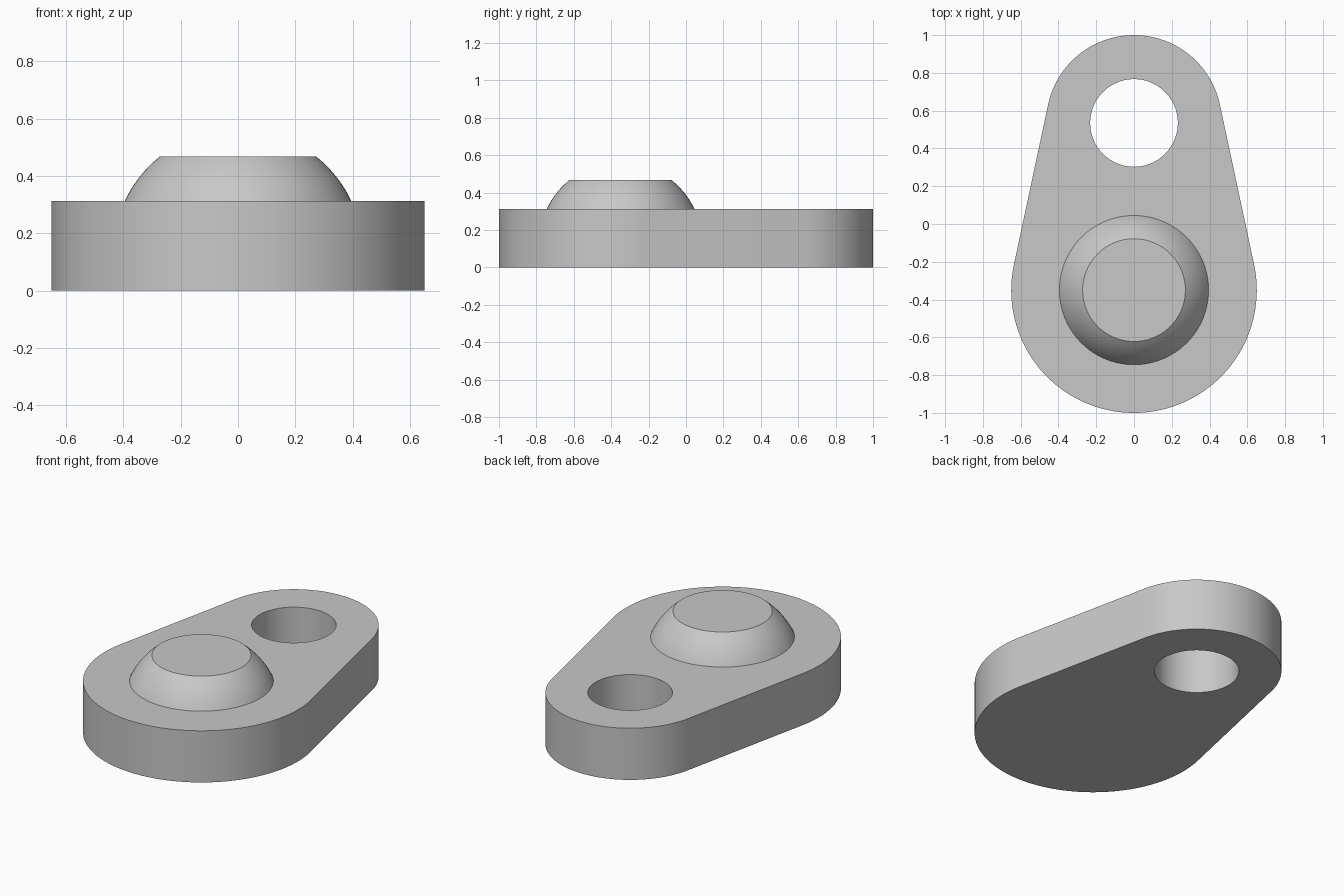
import bpy, bmesh, math

cube = bpy.data.objects.get("Cube")
if cube:
    bpy.data.objects.remove(cube, do_unlink=True)

BIG_Y, BIG_R = -0.35, 0.65       # wide end of the plate
SMALL_Y, SMALL_R = 0.535, 0.465  # narrow end, shared with the hole
HOLE_R = 0.232
THICK, TOP = 0.313, 0.468
DOME_Z, DOME_R = 0.126, 0.437    # sphere the boss is cut from

grey = bpy.data.materials.new("plain_grey")
grey.use_nodes = True
COLOUR = (0.58, 0.58, 0.58, 1)
grey.diffuse_color = COLOUR
grey.node_tree.nodes["Principled BSDF"].inputs["Base Color"].default_value = COLOUR


def arc(cy, r, start, end, n):
    """Points along an arc centred on the y axis, both ends included."""
    angles = [start + (end - start) * i / n for i in range(n + 1)]
    return [(r * math.cos(a), cy + r * math.sin(a), 0) for a in angles]


def finish(bm, name):
    bmesh.ops.recalc_face_normals(bm, faces=bm.faces)
    mesh = bpy.data.meshes.new(name)
    bm.to_mesh(mesh)
    bm.free()
    mesh.materials.append(grey)
    obj = bpy.data.objects.new(name, mesh)
    bpy.context.collection.objects.link(obj)
    bpy.ops.object.select_all(action='DESELECT')
    obj.select_set(True)
    bpy.context.view_layer.objects.active = obj
    bpy.ops.object.shade_smooth_by_angle(angle=math.radians(25))
    return obj


# Plate: two arcs joined by their common tangents, with a round hole
tangent = math.asin((BIG_R - SMALL_R) / (SMALL_Y - BIG_Y))
outline = arc(SMALL_Y, SMALL_R, tangent, math.pi - tangent, 64)
outline += arc(BIG_Y, BIG_R, math.pi - tangent, 2 * math.pi + tangent, 80)
hole = arc(SMALL_Y, HOLE_R, 0, 2 * math.pi, 96)[:-1]

bm = bmesh.new()
for loop in (outline, hole):
    verts = [bm.verts.new(p) for p in loop]
    for a, b in zip(verts, verts[1:] + verts[:1]):
        bm.edges.new((a, b))
bmesh.ops.triangle_fill(bm, edges=bm.edges[:], use_beauty=True, normal=(0, 0, 1))
extruded = bmesh.ops.extrude_face_region(bm, geom=bm.faces[:], use_keep_orig=True)
top_verts = [g for g in extruded["geom"] if isinstance(g, bmesh.types.BMVert)]
bmesh.ops.translate(bm, verts=top_verts, vec=(0, 0, THICK))
finish(bm, "plate")

# Boss: a band of a sphere with a flat top, resting on the plate
bm = bmesh.new()
STEPS, SIDES = 12, 96
low = math.asin((THICK - DOME_Z) / DOME_R)
high = math.asin((TOP - DOME_Z) / DOME_R)
rings = []
for i in range(STEPS + 1):
    a = low + (high - low) * i / STEPS
    z = DOME_Z + DOME_R * math.sin(a)
    ring = arc(BIG_Y, DOME_R * math.cos(a), 0, 2 * math.pi, SIDES)[:-1]
    rings.append([bm.verts.new((x, y, z)) for x, y, _ in ring])
for lower, upper in zip(rings, rings[1:]):
    for j in range(SIDES):
        k = (j + 1) % SIDES
        bm.faces.new((lower[j], lower[k], upper[k], upper[j]))
bm.faces.new(rings[-1])
finish(bm, "domed_boss")
